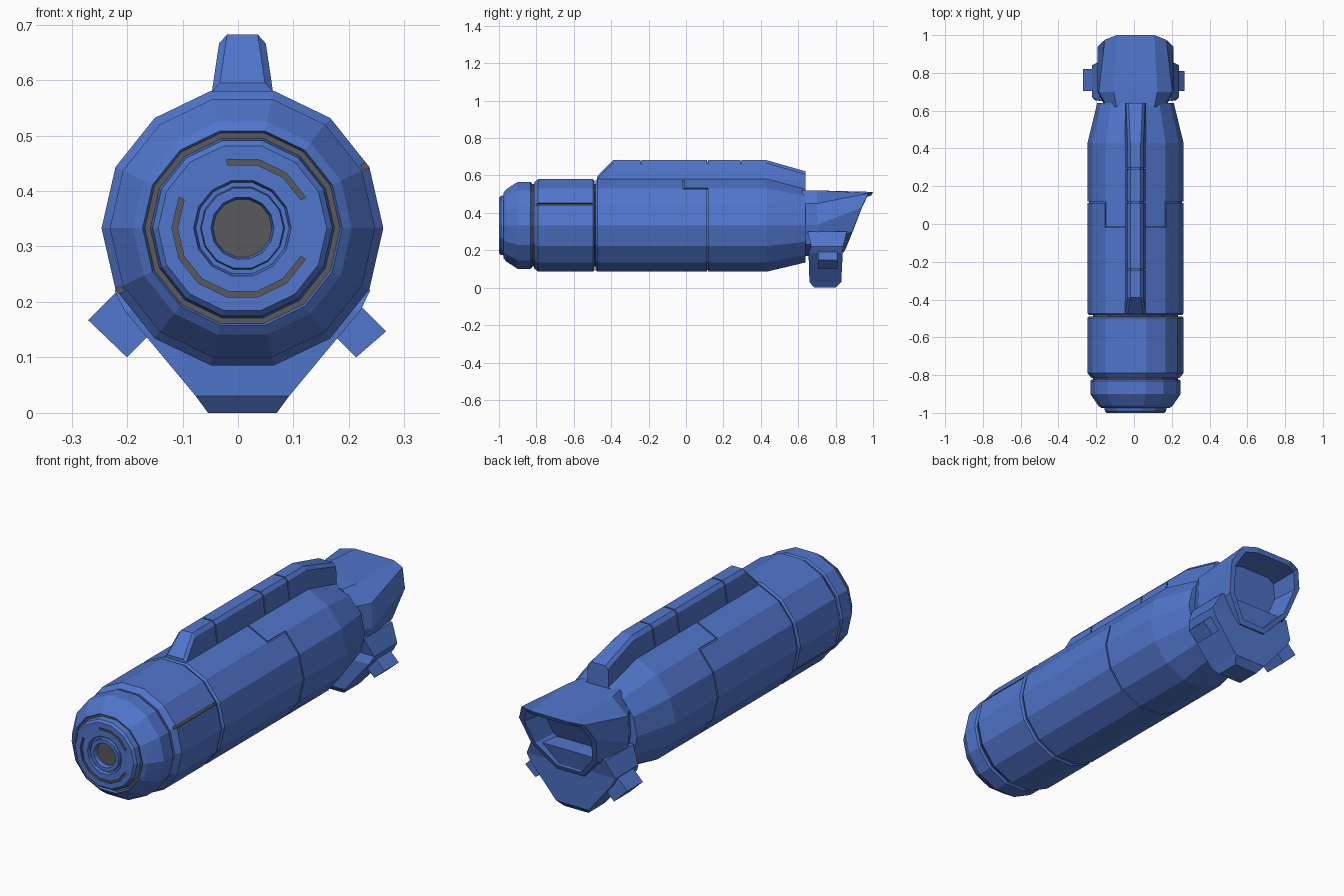
import bpy, bmesh, math

if "Cube" in bpy.data.objects:
    bpy.data.objects.remove(bpy.data.objects["Cube"])

CX, CZ, SIDES = 0.008, 0.333, 14
STEP = 360 / SIDES
BLUE, GREY = 0, 1


def make_material(name, color):
    mat = bpy.data.materials.new(name)
    mat.use_nodes = True
    mat.diffuse_color = color
    mat.node_tree.nodes["Principled BSDF"].inputs["Base Color"].default_value = color
    return mat


MATERIALS = [make_material("hull blue", (0.08, 0.18, 0.6, 1)),
             make_material("recess grey", (0.1, 0.1, 0.11, 1))]


def loft(name, rings, color=BLUE, special=None):
    """Skin a row of equal-length point rings and cap both ends."""
    special = special or {}
    bm = bmesh.new()
    rows = [[bm.verts.new(p) for p in ring] for ring in rings]
    n = len(rows[0])
    for i in range(len(rows) - 1):
        for j in range(n):
            k = (j + 1) % n
            face = bm.faces.new((rows[i][j], rows[i][k], rows[i + 1][k], rows[i + 1][j]))
            face.material_index = special.get(i, color)
    bm.faces.new(rows[0]).material_index = special.get("start", color)
    bm.faces.new(rows[-1]).material_index = color
    bmesh.ops.recalc_face_normals(bm, faces=bm.faces)
    mesh = bpy.data.meshes.new(name)
    bm.to_mesh(mesh)
    bm.free()
    obj = bpy.data.objects.new(name, mesh)
    bpy.context.collection.objects.link(obj)
    for mat in MATERIALS:
        mesh.materials.append(mat)
    return obj


def polar(r, y, angle):
    """Point on the many-sided hull outline, following its flat sides."""
    off = (angle % STEP) - STEP / 2
    r *= math.cos(math.radians(STEP / 2)) / math.cos(math.radians(off))
    a = math.radians(angle)
    return (CX + r * math.cos(a), y, CZ + r * math.sin(a))


def lathe(name, profile, color=BLUE, special=None):
    rings = [[polar(r, y, i * STEP) for i in range(SIDES)] for y, r in profile]
    return loft(name, rings, color, special)


def carve_arc(target, r0, r1, y0, y1, a0, a1, color=BLUE):
    """Cut a groove that follows the hull between two angles."""
    first, last = math.floor(a0 / STEP) + 1, math.ceil(a1 / STEP)
    angles = [a0] + [i * STEP for i in range(first, last)
                     if a0 + 0.1 < i * STEP < a1 - 0.1] + [a1]
    rings = [[polar(r0, y0, a), polar(r1, y0, a), polar(r1, y1, a), polar(r0, y1, a)]
             for a in angles]
    cutter = loft("groove_cutter", rings, color)
    cutter.hide_render = True
    mod = target.modifiers.new("groove", "BOOLEAN")
    mod.operation, mod.solver, mod.object = "DIFFERENCE", "EXACT", cutter
    bpy.context.view_layer.objects.active = target
    bpy.ops.object.modifier_apply(modifier=mod.name)
    bpy.data.objects.remove(cutter)


# Nose cap with stepped rings, grey centre and grey ring channel
nose = lathe("nose_cap", [
    (-0.98, 0.053), (-1.0, 0.057), (-1.0, 0.074), (-0.985, 0.076), (-0.985, 0.084),
    (-1.0, 0.088), (-1.0, 0.152), (-0.99, 0.162), (-0.965, 0.166), (-0.965, 0.176),
    (-0.975, 0.18), (-0.962, 0.197), (-0.9, 0.239), (-0.832, 0.239), (-0.824, 0.232)],
    special={"start": GREY, 8: GREY})
carve_arc(nose, 0.117, 0.127, -1.02, -0.99, 26, 103, GREY)
carve_arc(nose, 0.117, 0.127, -1.02, -0.99, 154, 334, GREY)

# Core seen through the gaps between the hull sections
lathe("inner_core", [(-0.86, 0.226), (-0.42, 0.226)], GREY)

# Front collar with a slot on each side
collar = lathe("front_collar", [(-0.814, 0.234), (-0.79, 0.254), (-0.497, 0.254), (-0.489, 0.246)])
for angle in (STEP, STEP + 180):
    carve_arc(collar, 0.243, 0.28, -0.85, -0.5, angle - 0.2, angle + 2.4, GREY)

# Main hull with a stepped panel seam
hull = lathe("main_hull", [(-0.483, 0.246), (-0.473, 0.254), (0.43, 0.254), (0.64, 0.203)])
left, right = 2 * STEP, 5 * STEP
carve_arc(hull, 0.245, 0.28, 0.111, 0.118, right - 360, left)
carve_arc(hull, 0.245, 0.28, -0.019, -0.012, left, right)
for angle in (left, right):
    carve_arc(hull, 0.245, 0.28, -0.019, 0.118, angle - 0.8, angle + 0.8)


# Top spine in four segments over a slimmer core
def spine_ring(y, top, inset=0.0):
    half = lambda z: 0.055 - 0.15 * max(z - 0.58, 0) - inset
    top -= inset
    side = [(half(0.5), 0.5), (half(0.58), 0.575), (half(top - 0.016), top - 0.016),
            (half(top) - 0.012, top)]
    return ([(CX + x, y, z) for x, z in side] +
            [(CX - x, y, z) for x, z in reversed(side)])


HIGH = 0.682
SEGMENTS = {
    "spine_front": [(-0.475, 0.595), (-0.39, HIGH), (-0.243, HIGH)],
    "spine_middle": [(-0.237, HIGH), (0.112, HIGH)],
    "spine_hatch": [(0.118, HIGH), (0.292, HIGH)],
    "spine_rear": [(0.298, HIGH), (0.43, HIGH), (0.64, 0.622)],
}
for name, stations in SEGMENTS.items():
    loft(name, [spine_ring(y, z) for y, z in stations])
loft("spine_core", [spine_ring(y, HIGH, 0.008) for y in (-0.3, 0.4)])


# Tail hood: flared shell with a slanted, hollow rear opening
def mirrored(half):
    return ([(CX + x, y, z) for x, y, z in half] +
            [(CX - x, y, z) for x, y, z in reversed(half)])


def shrink(ring, factor, shift):
    centre = (CX, 0.925, 0.36)
    return [(centre[0] + (x - centre[0]) * factor,
             centre[1] + (y - centre[1]) * factor + shift,
             centre[2] + (z - centre[2]) * factor) for x, y, z in ring]


SECTION = [(0.1, 0.52), (0.15, 0.45), (0.16, 0.335), (0.14, 0.23), (0.06, 0.17)]
hood_front = mirrored([(x, 0.62, z) for x, z in SECTION])
hood_swell = mirrored([(x * s, 0.7, z) for (x, z), s in zip(SECTION, (1.16, 1.3, 1.25, 1.25, 1.2))])
hood_rear = mirrored([(0.1, 1.0, 0.512), (0.163, 0.975, 0.505), (0.2, 0.94, 0.43),
                      (0.17, 0.89, 0.3), (0.07, 0.845, 0.19)])
# The first rear point pair shares the flat lid, so add a matching lid point
hood_front = mirrored([(0.06, 0.62, 0.522)] + [(x, 0.62, z) for x, z in SECTION])[1:-1]
loft("tail_hood", [hood_front, hood_swell, hood_rear,
                   shrink(hood_rear, 0.87, 0), shrink(hood_rear, 0.78, -0.12)])


# Keel under the tail, tapering to a narrow foot
def keel_ring(z, half, y0, y1):
    return [(CX - half, y0, z), (CX + half, y0, z), (CX + half, y1, z), (CX - half, y1, z)]


loft("tail_keel", [keel_ring(0.0, 0.062, 0.685, 0.8), keel_ring(0.03, 0.084, 0.66, 0.83),
                   keel_ring(0.185, 0.213, 0.655, 0.838), keel_ring(0.22, 0.23, 0.67, 0.84),
                   keel_ring(0.3, 0.19, 0.65, 0.86)])


# Angled thruster tabs on both sides of the keel
def tab(name, upper, lower, reach, y0, y1):
    corners = [upper, lower, (lower[0] + reach, lower[1] + 0.1), (upper[0] + reach, upper[1] + 0.1)]
    loft(name, [[(x, y, z) for x, z in corners] for y in (y0, y1)])


tab("right_tab", (-0.27, 0.167), (-0.2, 0.1), 0.1, 0.705, 0.82)
tab("left_tab", (0.267, 0.147), (0.213, 0.1), -0.1, 0.705, 0.81)
